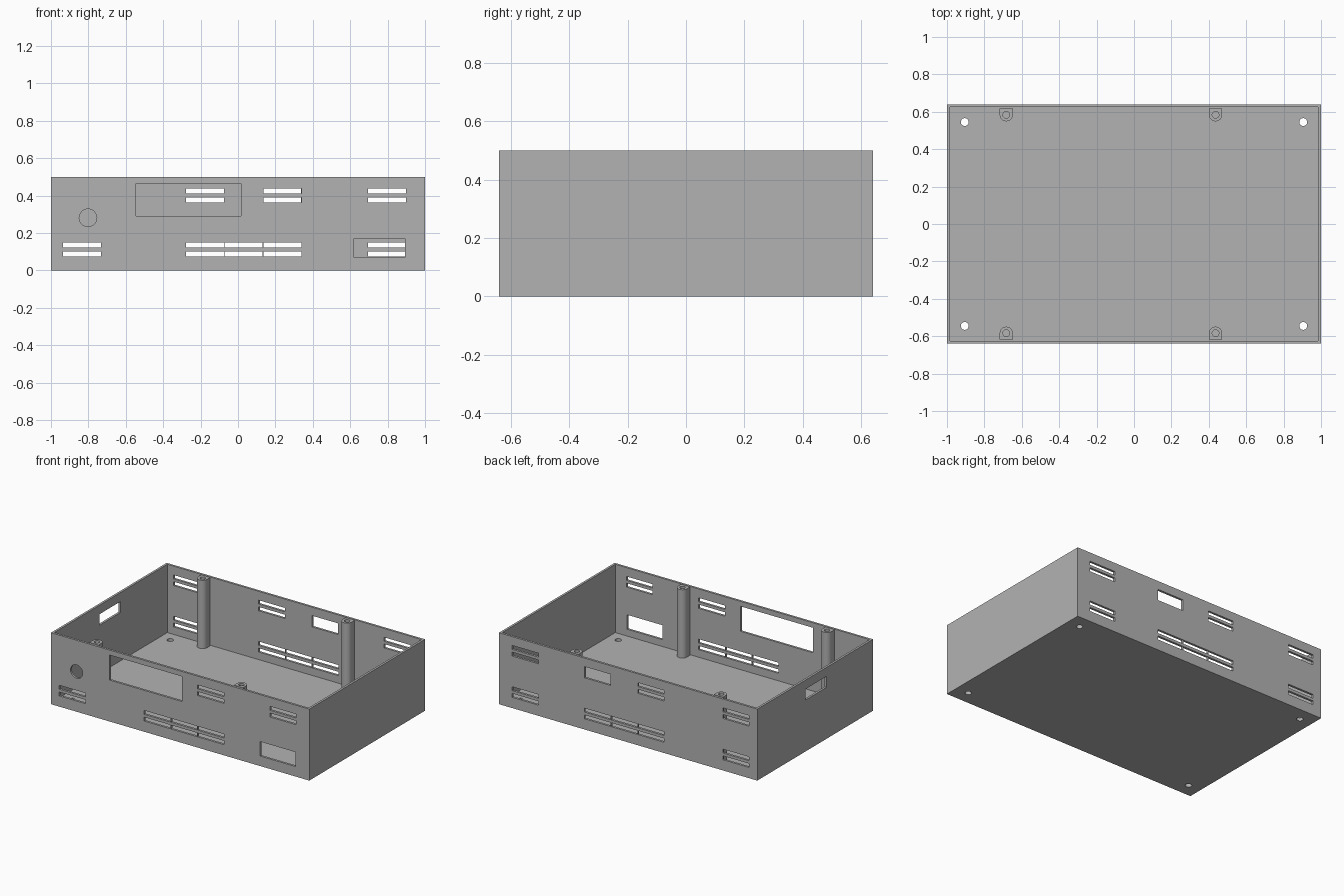
import bpy, bmesh, math
from mathutils import Matrix, Vector

if "Cube" in bpy.data.objects:
    bpy.data.objects.remove(bpy.data.objects["Cube"], do_unlink=True)

HX, HY, H, WALL, FLOOR = 1.0, 0.64, 0.5, 0.022, 0.022

grey = bpy.data.materials.new("plain grey")
grey.use_nodes = True
grey.diffuse_color = (0.45, 0.45, 0.45, 1)
grey.node_tree.nodes["Principled BSDF"].inputs["Base Color"].default_value = (0.45, 0.45, 0.45, 1)


def make(name, bm):
    bmesh.ops.recalc_face_normals(bm, faces=bm.faces)
    mesh = bpy.data.meshes.new(name)
    bm.to_mesh(mesh)
    bm.free()
    mesh.materials.append(grey)
    ob = bpy.data.objects.new(name, mesh)
    bpy.context.scene.collection.objects.link(ob)
    return ob


def box(bm, x0, x1, y0, y1, z0, z1):
    centre = Vector((x0 + x1, y0 + y1, z0 + z1)) / 2
    size = Matrix.Diagonal((x1 - x0, y1 - y0, z1 - z0, 1))
    return bmesh.ops.create_cube(bm, size=1, matrix=Matrix.Translation(centre) @ size)["verts"]


def rod(bm, centre, radius, length, turn=Matrix()):
    bmesh.ops.create_cone(bm, cap_ends=True, segments=32, radius1=radius, radius2=radius,
                          depth=length, matrix=Matrix.Translation(centre) @ turn)


def cut(ob, bm):
    cutter = make("cutter", bm)
    cutter.hide_render = True
    mod = ob.modifiers.new("openings", "BOOLEAN")
    mod.operation, mod.solver, mod.object = "DIFFERENCE", "EXACT", cutter
    bpy.ops.object.select_all(action="DESELECT")
    bpy.context.view_layer.objects.active = ob
    ob.select_set(True)
    bpy.ops.object.modifier_apply(modifier=mod.name)
    bpy.data.objects.remove(cutter, do_unlink=True)
    bpy.ops.object.shade_smooth_by_angle(angle=math.radians(30))


# Open tray: a box with its top inset and pushed down
bm = bmesh.new()
box(bm, -HX, HX, -HY, HY, 0, H)
top = max(bm.faces, key=lambda f: f.calc_center_median().z)
bmesh.ops.inset_region(bm, faces=[top], thickness=WALL)
inner = bmesh.ops.extrude_discrete_faces(bm, faces=[top])["faces"][0]
bmesh.ops.translate(bm, verts=inner.verts, vec=(0, 0, FLOOR - H))
case = make("case_shell", bm)

# Openings in the walls and floor
holes = bmesh.new()


def wall_opening(side, x0, x1, z0, z1):
    box(holes, x0, x1, side * HY - 0.05, side * HY + 0.05, z0, z1)


UPPER, LOWER = 0.364, 0.075


def vent(side, x, row):
    for dz in (0, 0.047):
        wall_opening(side, x, x + 0.203, row + dz, row + dz + 0.027)


for side in (-1, 1):
    for x in (-0.278, -0.071, 0.136):
        vent(side, x, LOWER)
    vent(side, -0.936, LOWER)
    vent(side, 0.695, UPPER)
vent(-1, 0.136, UPPER)
vent(1, -0.278, UPPER)
vent(1, -0.936, UPPER)
vent(1, 0.695, LOWER)

wall_opening(-1, -0.545, 0.016, 0.29, 0.465)   # display window
wall_opening(-1, 0.62, 0.894, 0.07, 0.171)     # front socket
wall_opening(1, 0.136, 0.338, 0.362, 0.44)     # back socket
box(holes, -HX - 0.05, -HX + 0.05, -0.127, 0.107, 0.36, 0.437)
rod(holes, (-0.802, -HY, 0.281), 0.047, 0.1, Matrix.Rotation(math.pi / 2, 4, "X"))
for x in (-0.905, 0.905):
    for y in (-0.545, 0.545):
        rod(holes, (x, y, 0), 0.021, 0.1)
cut(case, holes)

# Screw posts: rounded profile joined to the wall, with a bore from the top
R, PY = 0.035, 0.584
for side, place in ((-1, "front"), (1, "back")):
    for x, hand in ((-0.683, "right"), (0.436, "left")):
        bm = bmesh.new()
        arc = [(x + R * math.cos(a), PY - R * math.sin(a))
               for a in (math.pi * i / 20 for i in range(21))]
        outline = [(x + R, HY - WALL)] + arc + [(x - R, HY - WALL)]
        face = bm.faces.new([bm.verts.new((px, side * py, FLOOR)) for px, py in outline])
        up = bmesh.ops.extrude_face_region(bm, geom=[face])["geom"]
        bmesh.ops.translate(bm, verts=[v for v in up if isinstance(v, bmesh.types.BMVert)],
                            vec=(0, 0, H - FLOOR))
        post = make(f"screw_post_{place}_{hand}", bm)
        bore = bmesh.new()
        rod(bore, (x, side * PY, H), 0.018, 0.4)
        cut(post, bore)
